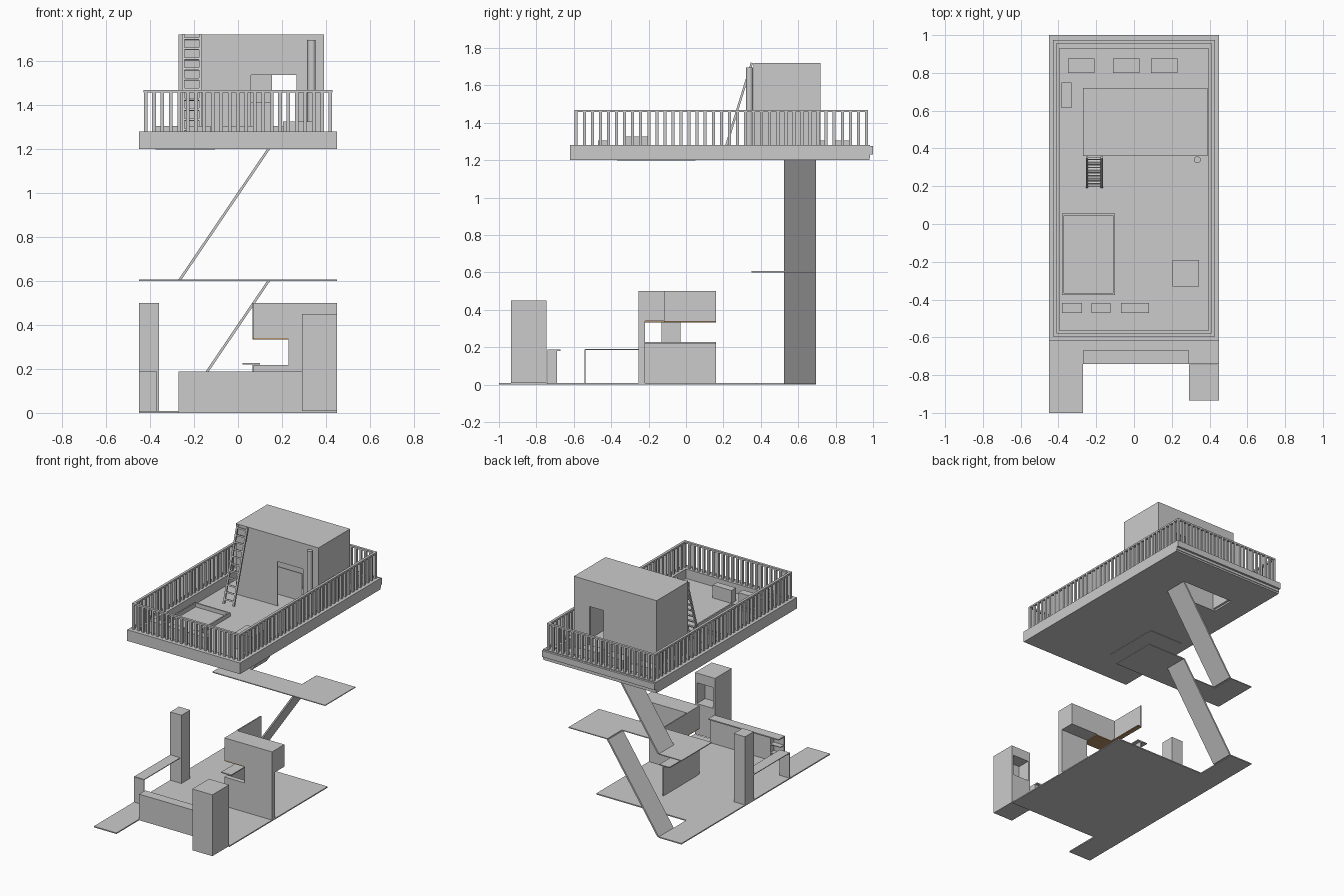
import bpy, bmesh, math
from mathutils import Vector


def mesh_object(name, bm, mat=None):
    bmesh.ops.recalc_face_normals(bm, faces=bm.faces)
    me = bpy.data.meshes.new(name)
    bm.to_mesh(me)
    bm.free()
    ob = bpy.data.objects.new(name, me)
    bpy.context.collection.objects.link(ob)
    if mat:
        me.materials.append(mat)
    return ob


def add_box(bm, x0, x1, y0, y1, z0, z1):
    vs = bmesh.ops.create_cube(bm, size=1)["verts"]
    for v in vs:
        v.co = Vector(((x0 + x1) / 2 + v.co.x * (x1 - x0),
                       (y0 + y1) / 2 + v.co.y * (y1 - y0),
                       (z0 + z1) / 2 + v.co.z * (z1 - z0)))


def boxes(name, *dims, mat=None):
    bm = bmesh.new()
    for d in dims:
        add_box(bm, *d)
    return mesh_object(name, bm, mat)


def prism(name, pts, axis, a, b):
    """Extrude an outline: axis 'z' takes (x, y), axis 'y' takes (x, z)."""
    bm = bmesh.new()
    vs = [bm.verts.new((p, q, a) if axis == "z" else (p, a, q)) for p, q in pts]
    f = bm.faces.new(vs)
    r = bmesh.ops.extrude_face_region(bm, geom=[f])
    d = Vector((0, 0, b - a)) if axis == "z" else Vector((0, b - a, 0))
    bmesh.ops.translate(bm, vec=d, verts=[g for g in r["geom"] if isinstance(g, bmesh.types.BMVert)])
    return mesh_object(name, bm)


def frame(x0, x1, y0, y1, w, z0, z1):
    """Four boxes forming a rectangular ring of width w."""
    return [(x0, x1, y0, y0 + w, z0, z1), (x0, x1, y1 - w, y1, z0, z1),
            (x0, x0 + w, y0 + w, y1 - w, z0, z1), (x1 - w, x1, y0 + w, y1 - w, z0, z1)]


wood = bpy.data.materials.new("brown_wood")
wood.diffuse_color = (0.45, 0.28, 0.14, 1)

# Ground floor with entrance strip and stair foot
prism("ground_floor", [(-0.45, -1), (-0.27, -1), (-0.27, -0.74), (0.45, -0.74), (0.45, 0.38),
                       (-0.27, 0.38), (-0.27, 0.695), (-0.45, 0.695)], "z", 0, 0.008)

# Middle landing around the stairwell
prism("landing", [(-0.45, 0.35), (0.45, 0.35), (0.45, 0.695), (0.14, 0.695), (0.14, 0.53),
                  (-0.27, 0.53), (-0.27, 0.695), (-0.45, 0.695)], "z", 0.6, 0.606)

# Two sloping stair flights
for i, z in enumerate((0.004, 0.604)):
    prism(f"stair_flight_{i + 1}", [(-0.272, z), (-0.258, z), (0.147, z + 0.597), (0.133, z + 0.597)],
          "y", 0.525, 0.695)

# Front corner tower with a niche in its back face
boxes("niche_tower",
      (0.29, 0.45, -0.935, -0.84, 0.008, 0.45),
      (0.29, 0.45, -0.84, -0.745, 0.008, 0.23),
      (0.29, 0.45, -0.84, -0.745, 0.38, 0.45),
      (0.29, 0.305, -0.84, -0.745, 0.23, 0.38),
      (0.435, 0.45, -0.84, -0.745, 0.23, 0.38))

# Low front counter with open shelves at its left end
boxes("front_counter",
      (-0.27, 0.29, -0.74, -0.73, 0, 0.18),
      (-0.19, 0.29, -0.73, -0.69, 0.008, 0.18),
      (-0.27, 0.29, -0.74, -0.67, 0.18, 0.188),
      (-0.27, -0.19, -0.73, -0.69, 0.06, 0.065),
      (-0.27, -0.19, -0.73, -0.69, 0.12, 0.125))

# Left side table and tall column
boxes("side_table", (-0.45, -0.37, -0.54, -0.13, 0.186, 0.191),
      (-0.45, -0.37, -0.543, -0.537, 0.008, 0.188))
boxes("column", (-0.45, -0.36, -0.13, -0.03, 0.008, 0.5))

# Kitchen: front wall, overhead cabinet, bar and hanging panel
boxes("kitchen_wall", (0.23, 0.45, -0.255, -0.22, 0.008, 0.34),
      (0.07, 0.23, -0.255, -0.22, 0.008, 0.218))
boxes("overhead_cabinet", (0.07, 0.45, -0.255, -0.115, 0.34, 0.5))
boxes("hanging_panel", (0.067, 0.075, -0.115, 0.16, 0.34, 0.5))
boxes("bar_panel", (0.067, 0.075, -0.22, 0.16, 0.008, 0.22))
boxes("bar_top", (0.02, 0.10, -0.22, 0.16, 0.22, 0.227))
boxes("wood_trim", (0.07, 0.23, -0.255, -0.115, 0.333, 0.34),
      (0.067, 0.10, -0.115, 0.16, 0.333, 0.34), mat=wood)

# Roof deck: recessed floor with a stair opening
boxes("deck_floor",
      (-0.45, 0.45, -0.62, 0.525, 1.2, 1.212),
      (-0.45, 0.45, 0.697, 0.98, 1.2, 1.212),
      (-0.45, -0.27, 0.525, 0.697, 1.2, 1.212),
      (0.148, 0.45, 0.525, 0.697, 1.2, 1.212))
boxes("deck_parapet", *frame(-0.45, 0.45, -0.62, 0.985, 0.055, 1.212, 1.28))
boxes("deck_back_lip", (-0.45, 0.45, 0.985, 1.0, 1.23, 1.275))

# Railing: top rail and balusters
X, Y0, Y1 = 0.42, -0.587, 0.965
boxes("top_rail", *frame(-X - 0.009, X + 0.009, Y0 - 0.009, Y1 + 0.009, 0.018, 1.456, 1.468))
bars = []
h = 0.008
NX, NY = 22, 36
for i in range(NX + 1):
    x = -X + 2 * X * i / NX
    for y in (Y0, Y1):
        bars.append((x - h, x + h, y - h, y + h, 1.28, 1.456))
for i in range(1, NY):
    y = Y0 + (Y1 - Y0) * i / NY
    for x in (-X, X):
        bars.append((x - h, x + h, y - h, y + h, 1.28, 1.456))
boxes("balusters", *bars)

# Hollow cabin with front opening and back doorway
B, T, D = 1.212, 1.72, 1.535
boxes("cabin",
      (-0.27, 0.39, 0.36, 0.72, T - 0.015, T),
      (-0.27, -0.255, 0.36, 0.72, B, T - 0.015),
      (0.375, 0.39, 0.36, 0.72, B, T - 0.015),
      (-0.255, -0.15, 0.36, 0.375, B, T - 0.015),
      (-0.15, 0.265, 0.36, 0.375, D, T - 0.015),
      (0.265, 0.375, 0.36, 0.375, B, T - 0.015),
      (-0.255, 0.155, 0.705, 0.72, B, T - 0.015),
      (0.155, 0.265, 0.705, 0.72, D, T - 0.015),
      (0.265, 0.375, 0.705, 0.72, B, T - 0.015))
boxes("sliding_door", (-0.15, 0.06, 0.364, 0.372, B, D))
boxes("stair_guard", (-0.255, 0.15, 0.515, 0.522, B, 1.41))

# Chimney pipe
bm = bmesh.new()
bmesh.ops.create_cone(bm, cap_ends=True, segments=20, radius1=0.018, radius2=0.018, depth=1.695 - B)
bmesh.ops.translate(bm, vec=(0.335, 0.34, (1.695 + B) / 2), verts=bm.verts)
mesh_object("chimney_pipe", bm)

# Leaning ladder
foot, top = Vector((-0.21, 0.195, B)), Vector((-0.21, 0.352, 1.72))
bm = bmesh.new()
L = (top - foot).length
for x in (-0.039, 0.039):
    add_box(bm, x - 0.006, x + 0.006, -0.006, 0.006, 0, L)
for i in range(11):
    z = 0.03 + i * (L - 0.05) / 10
    add_box(bm, -0.035, 0.035, -0.005, 0.005, z - 0.005, z + 0.005)
ladder = mesh_object("ladder", bm)
ladder.location = foot
ladder.rotation_euler.x = -math.atan2(top.y - foot.y, top.z - foot.z)

# Framed bed on the deck, planters and bench
boxes("deck_frame", *frame(-0.38, -0.10, -0.375, 0.055, 0.01, B, 1.24),
      (-0.375, -0.105, -0.37, 0.05, 1.197, 1.2))
planters = [(-0.38, -0.275, -0.47, -0.418), (-0.225, -0.125, -0.47, -0.418), (-0.07, 0.08, -0.47, -0.418),
            (-0.35, -0.21, 0.80, 0.875), (-0.11, 0.03, 0.80, 0.875), (0.09, 0.23, 0.80, 0.875),
            (-0.385, -0.33, 0.615, 0.75)]
for i, p in enumerate(planters):
    boxes(f"planter_{i + 1}", (*p, B, 1.305))
boxes("deck_box", (0.205, 0.345, -0.33, -0.19, B, 1.325))
